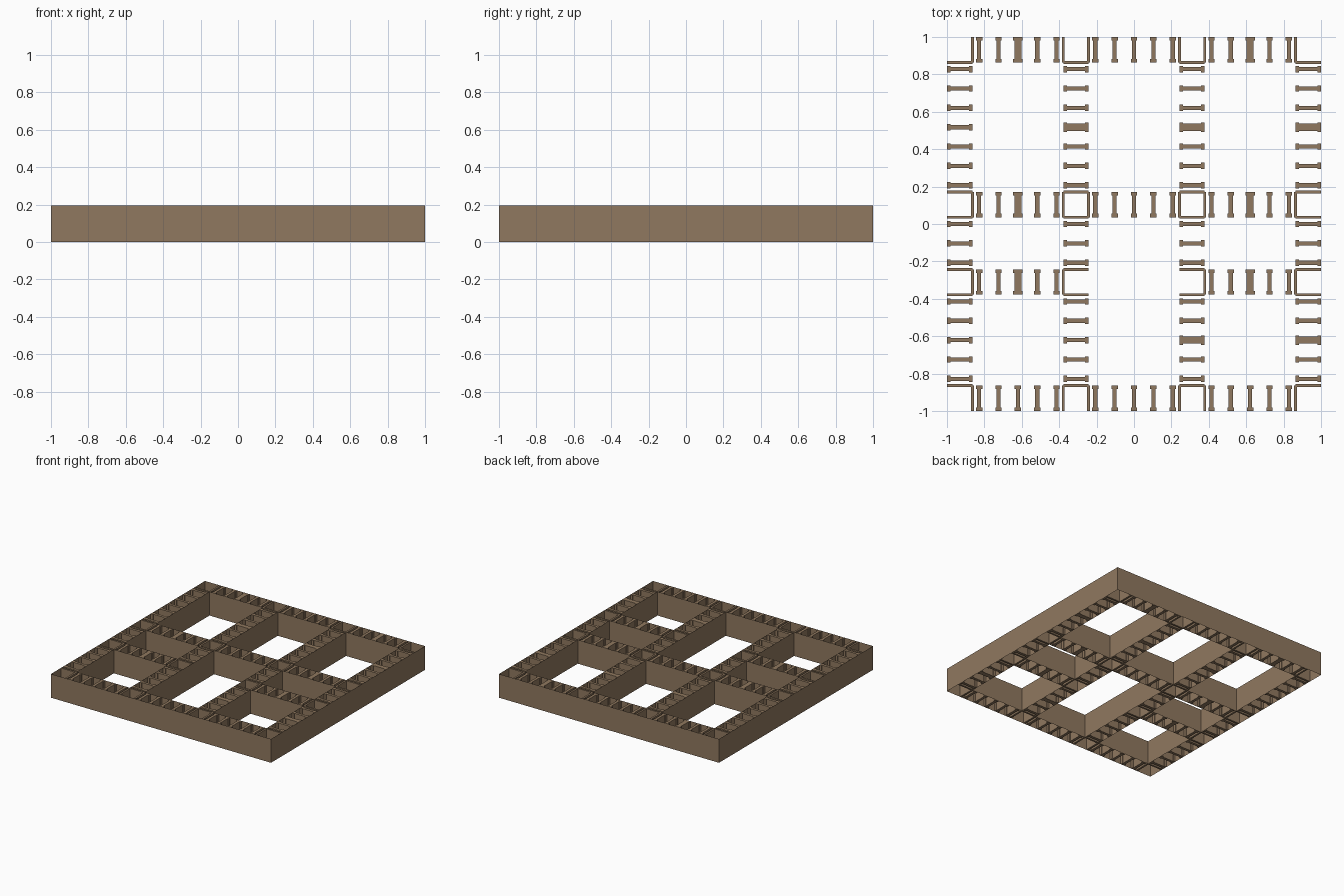
import bpy
from mathutils import Matrix

old = bpy.data.objects.get("Cube")
if old:
    bpy.data.objects.remove(old, do_unlink=True)

HEIGHT = 0.195
PITCH = 0.1035           # stud spacing
HALF = 0.0685            # half width of a wall
PLATE = 0.015            # junction plate thickness

wood = bpy.data.materials.new("brown wood")
wood.use_nodes = True
colour = (0.28, 0.19, 0.115, 1)
wood.diffuse_color = colour
wood.node_tree.nodes["Principled BSDF"].inputs["Base Color"].default_value = colour


def add_mesh(name, verts, faces):
    mesh = bpy.data.meshes.new(name)
    mesh.from_pydata(verts, [], faces)
    mesh.materials.append(wood)
    return mesh


def place(name, mesh, x=0, y=0, turned=False):
    obj = bpy.data.objects.new(name, mesh)
    bpy.context.scene.collection.objects.link(obj)
    obj.matrix_world = Matrix.Translation((x, y, 0))
    if turned:
        obj.rotation_euler.z = 1.5707963
    return obj


def prism(name, outline):
    """Vertical extrusion of a closed outline, capped at both ends."""
    n = len(outline)
    verts = [(x, y, z) for z in (0, HEIGHT) for x, y in outline]
    faces = [(i, (i + 1) % n, n + (i + 1) % n, n + i) for i in range(n)]
    faces += [tuple(range(n))[::-1], tuple(range(n, 2 * n))]
    return add_mesh(name, verts, faces)


def sheet_ring(name, x0, x1, y0, y1, inward):
    """Four thin wall sheets around a rectangle."""
    corners = [(x0, y0), (x1, y0), (x1, y1), (x0, y1)]
    verts = [(x, y, z) for z in (0, HEIGHT) for x, y in corners]
    faces = [(i, (i + 1) % 4, 4 + (i + 1) % 4, 4 + i) for i in range(4)]
    if inward:
        faces = [f[::-1] for f in faces]
    place(name, add_mesh(name, verts, faces))


def stud_mesh(name, flange, web):
    """I-shaped stud standing across a wall, thickness along x."""
    end = HALF - 0.001
    neck = end - 0.019
    half = [(web, -neck), (web, neck), (flange, neck), (flange, end)]
    right = [(flange, -end), (flange, -neck)] + half
    left = [(-x, -y) for x, y in right]
    return prism(name, right + left)


# Wall centre lines, in stud pitches
cols = [-9, -3, 3, 9]
rows = [-9, -3, 1, 9]

# Outer skin and the sheets lining each room
sheet_ring("outer_wall", -1, 1, -1, 1, False)
for c in range(3):
    spans = [(-9, 1), (1, 9)] if c == 1 else list(zip(rows, rows[1:]))
    for a, b in spans:
        sheet_ring("room_wall",
                   cols[c] * PITCH + HALF, cols[c + 1] * PITCH - HALF,
                   a * PITCH + HALF, b * PITCH - HALF, True)

# Studs inside the walls, doubled where panels join
single = stud_mesh("stud", 0.017, 0.011)
double = stud_mesh("double_stud", 0.026, 0.019)


def add_stud(x, y, turned, is_double):
    place("double_stud" if is_double else "stud",
          double if is_double else single, x * PITCH, y * PITCH, turned)


for row in rows:
    for k in range(-8, 9):
        if k in cols or (row == -3 and abs(k) < 3):
            continue
        add_stud(k, row, False, abs(k) == 6 and row != -9)
for col in cols:
    for k in range(-8, 9):
        if k in rows:
            continue
        add_stud(col, k, True, (k == 5 and col != -9) or (k == -6 and col > 0))

# Plates closing each junction on every side that meets a wall
inner, outer, reach = 0.06, 0.06 + PLATE, HALF - 0.001
plate = prism("junction_plate", [(inner, -reach), (outer, -reach),
                                 (outer, reach), (inner, reach)])
for col in cols:
    for row in rows:
        sides = {0: col < 9, 1: row < 9, 2: col > -9, 3: row > -9}
        if row == -3:
            sides[0] = sides[0] and col != -3
            sides[2] = sides[2] and col != 3
        for turn, present in sides.items():
            if present:
                obj = place("junction_plate", plate, col * PITCH, row * PITCH)
                obj.rotation_euler.z = turn * 1.5707963
